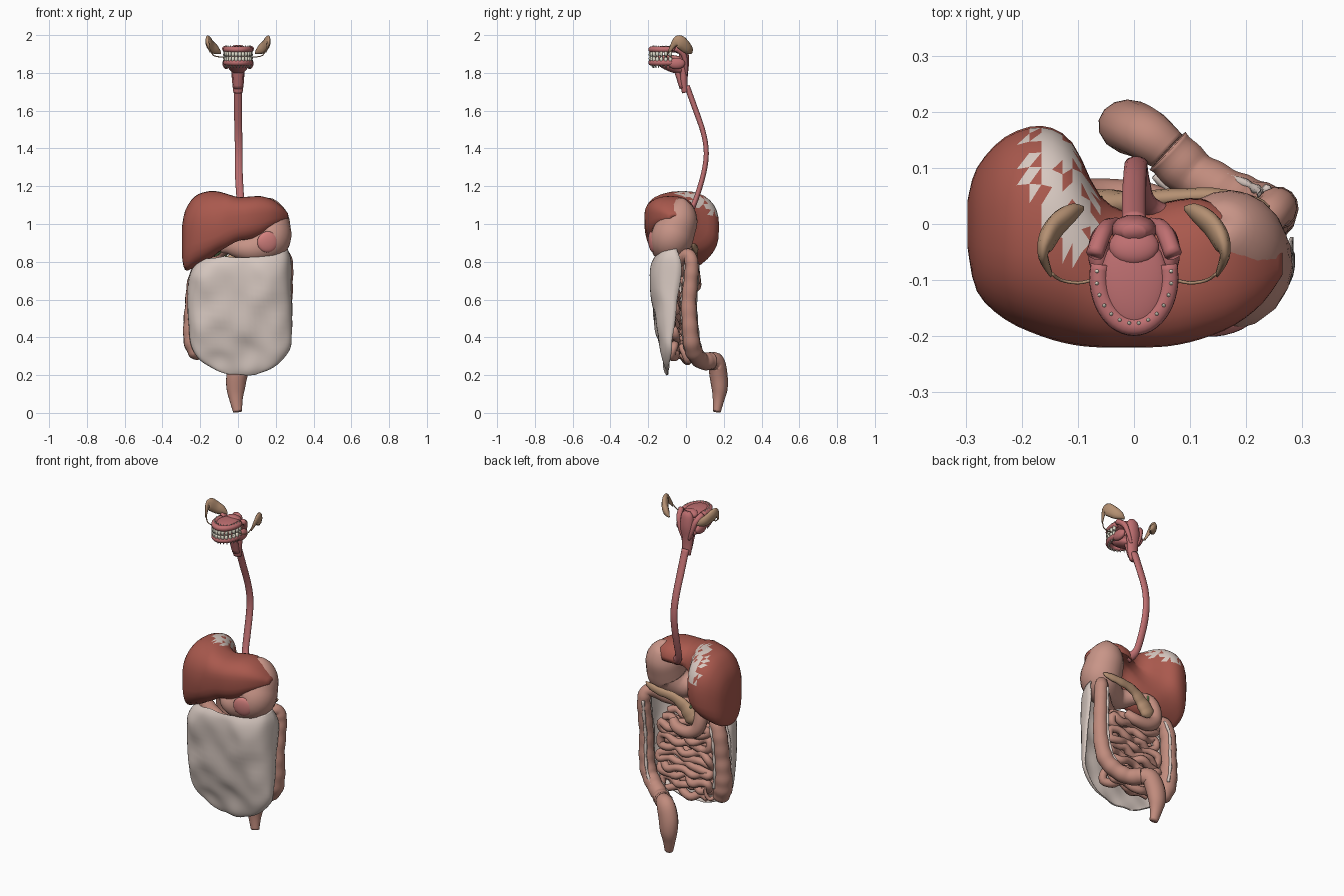
import bpy, bmesh, math, random
from mathutils import Vector, noise

random.seed(4)


def material(name, r, g, b):
    m = bpy.data.materials.new(name)
    m.diffuse_color = (r, g, b, 1)
    return m


LIVER = material("liver_red", 0.40, 0.10, 0.075)
PALE = material("membrane", 0.68, 0.58, 0.53)
GUT = material("gut_pink", 0.53, 0.26, 0.205)
BELLY = material("stomach_pink", 0.58, 0.30, 0.245)
MOUTH = material("mouth_pink", 0.52, 0.16, 0.165)
ROSE = material("lining_rose", 0.66, 0.22, 0.21)
GLAND = material("gland_tan", 0.46, 0.28, 0.17)
TOOTH = material("enamel", 0.75, 0.72, 0.60)
GREEN = material("bile_green", 0.16, 0.26, 0.10)


def spline(pts, steps):
    """Catmull-Rom through rows of any width."""
    p = [pts[0]] + list(pts) + [pts[-1]]
    out = []
    for i in range(1, len(p) - 2):
        for s in range(steps):
            t = s / steps
            out.append([0.5 * (2 * b + (c - a) * t + (2 * a - 5 * b + 4 * c - d) * t * t
                        + (3 * b - a - 3 * c + d) * t ** 3)
                        for a, b, c, d in zip(p[i - 1], p[i], p[i + 1], p[i + 2])])
    return out + [list(pts[-1])]


def tube(pts, sides=12, steps=5, sc=(1, 1, 1), bump=0.0, waves=1.0):
    """Rings of a tube through (x, y, z, radius) points."""
    rows = spline(pts, steps)
    c = [Vector(r[:3]) for r in rows]
    rings, n = [], None
    for i, r in enumerate(rows):
        t = (c[min(i + 1, len(c) - 1)] - c[max(i - 1, 0)]).normalized()
        n = t.orthogonal() if n is None else n - t * n.dot(t)
        n.normalize()
        b = t.cross(n)
        rad = max(r[3], 0.001) * (1 + bump * math.sin(i * waves))
        ring = []
        for k in range(sides):
            a = math.tau * k / sides
            o = (n * math.cos(a) + b * math.sin(a)) * rad
            ring.append(c[i] + Vector((o.x * sc[0], o.y * sc[1], o.z * sc[2])))
        rings.append(ring)
    return rings


def build(name, parts, mat, closed=True):
    """Skin one or more lists of rings into one smooth object."""
    bm = bmesh.new()
    for rings in parts:
        vs = [[bm.verts.new(p) for p in ring] for ring in rings]
        n = len(vs[0])
        for a, b in zip(vs, vs[1:]):
            for k in range(n if closed else n - 1):
                j = (k + 1) % n
                bm.faces.new((a[k], a[j], b[j], b[k]))
        if closed:
            bm.faces.new(vs[0][::-1])
            bm.faces.new(vs[-1])
    bmesh.ops.recalc_face_normals(bm, faces=bm.faces)
    me = bpy.data.meshes.new(name)
    bm.to_mesh(me)
    bm.free()
    me.materials.append(mat)
    for f in me.polygons:
        f.use_smooth = True
    ob = bpy.data.objects.new(name, me)
    bpy.context.collection.objects.link(ob)
    return ob


def blob(name, loc, size, mat, rot=(0, 0, 0)):
    bpy.ops.mesh.primitive_uv_sphere_add(segments=20, ring_count=12, location=loc, rotation=rot)
    ob = bpy.context.object
    ob.name, ob.scale = name, size
    ob.data.materials.append(mat)
    bpy.ops.object.shade_smooth()
    return ob


# Liver: sections along x (x, y front, y back, z top, z middle, z bottom, back lift)
sections = [(-.297, -.04, .04, .98, .93, .83, 0), (-.28, -.12, .10, 1.07, .95, .75, .05),
            (-.23, -.17, .155, 1.145, .98, .765, .05), (-.165, -.2, .175, 1.172, .99, .795, .1),
            (-.11, -.215, .145, 1.173, 1.0, .83, .2), (-.06, -.22, .05, 1.16, 1.03, .86, .6),
            (0, -.22, .02, 1.143, 1.04, .895, .95), (.06, -.218, .04, 1.145, 1.05, .905, 1),
            (.12, -.205, .045, 1.147, 1.055, .925, 1), (.18, -.18, .02, 1.13, 1.06, .965, 1),
            (.23, -.14, -.01, 1.095, 1.055, 1.0, 1), (.265, -.09, -.05, 1.055, 1.04, 1.03, 1)]
rings = []
for x, yf, yb, zt, zm, zb, lift in spline(sections, 3):
    ring = []
    for k in range(32):
        a = math.tau * k / 32
        c, s = math.cos(a), math.sin(a)
        y = (yf + yb) / 2 + (yb - yf) / 2 * math.copysign(abs(c) ** .85, c)
        t = min(1, max(0, ((y - yf) / (yb - yf) - .2) / .5))
        h = (zt - zm) * s ** .85 if s > 0 else -(zm - zb) * (1 - lift * t) * abs(s) ** .6
        ring.append(Vector((x, y, zm + h)))
    rings.append(ring)
liver = build("liver", [rings], LIVER)
liver.data.materials.append(PALE)
bm = bmesh.new()
bm.from_mesh(liver.data)
bmesh.ops.triangulate(bm, faces=bm.faces)
for f in bm.faces:  # ragged bare patch on the crown
    p = f.calc_center_median()
    inside = ((p.x + .13 + .3 * (p.y - .06)) / .06) ** 2 + ((p.y - .055) / .125) ** 2 < 1
    if inside and f.normal.z > .1 and noise.noise(p * 38) < .2:
        f.material_index = 1
bm.to_mesh(liver.data)
bm.free()

# Stomach with its lining window
build("stomach", [tube([(.15, .0, 1.125, .005), (.155, -.01, 1.11, .05), (.165, -.03, 1.05, .095),
                        (.17, -.055, .98, .108), (.163, -.08, .915, .111), (.09, -.1, .875, .085),
                        (.02, -.095, .87, .06), (-.04, -.05, .875, .038), (-.08, -.01, .87, .028)],
                       20, 5)], BELLY)
blob("stomach_window", (.157, -.178, .905), (.056, .02, .056), ROSE, (.1, 0, .2))

# Oesophagus and pharynx
build("oesophagus", [tube([(0, .005, 1.73, .022), (0, .045, 1.62, .022), (.002, .09, 1.49, .021),
                           (.004, .107, 1.39, .021), (.004, .1, 1.3, .021), (.008, .075, 1.2, .021),
                           (.02, .04, 1.1, .021), (.06, .01, 1.06, .03)], 12, 5, (1, .65, 1))], MOUTH)
build("pharynx", [tube([(0, -.015, 1.945, .02), (0, -.012, 1.92, .036), (0, -.01, 1.86, .042),
                        (0, -.012, 1.8, .036), (0, -.012, 1.75, .032), (0, -.005, 1.695, .025)],
                       12, 4, (1, .65, 1))], MOUTH)
build("larynx_opening", [tube([(0, -.055, 1.85, .03), (0, -.04, 1.79, .026), (0, -.02, 1.72, .022)],
                              8, 3, (1.1, .6, 1))], MOUTH)


def arch(a, b, ang, z, r):
    return (a * math.sin(ang), -.095 - b * math.cos(ang), z, r)


# Gums, palate, tongue
angles = [math.radians(-105 + 15 * i) for i in range(15)]
for name, z in (("upper_gum", 1.924), ("lower_gum", 1.854)):
    build(name, [tube([arch(.063, .088, a, z, .017) for a in angles], 10, 2, (1, 1, .95))], MOUTH)
blob("palate", (0, -.10, 1.925), (.06, .085, .018), MOUTH)
blob("soft_palate", (0, -.04, 1.925), (.045, .035, .022), MOUTH, (-.3, 0, 0))
blob("tongue", (0, -.10, 1.872), (.05, .085, .024), ROSE)
blob("tongue_root", (0, -.085, 1.838), (.052, .085, .03), MOUTH, (-.4, 0, 0))
# Teeth with pointed roots
teeth = []
for i in range(14):
    ang = math.radians(-97.5 + 15 * i)
    for d, z in ((1, 1.888), (-1, 1.884)):
        prof = ((0, .006), (.002, .009), (.018, .0095), (.026, .007), (.045, .005), (.058, .0015))
        teeth.append(tube([arch(.071 - .001 * k, .1 - .004 * k, ang, z + d * h, r)
                           for k, (h, r) in enumerate(prof)], 8, 1))
build("teeth", teeth, TOOTH)

# Cheek and jaw glands, mirrored
for s, side in ((-1, "right"), (1, "left")):
    build("parotid_" + side, [tube([(s * .09, .028, 1.905, .004), (s * .11, .02, 1.92, .018),
          (s * .136, .0, 1.937, .026), (s * .156, -.03, 1.962, .028), (s * .162, -.055, 1.965, .018),
          (s * .148, -.09, 1.912, .006)], 10, 4, (.5, 1, 1.35))], GLAND)
    build("duct_" + side, [tube([(s * .147, -.088, 1.92, .003), (s * .13, -.1, 1.893, .003),
          (s * .1, -.105, 1.885, .003), (s * .075, -.1, 1.885, .003)], 6, 3)], GLAND)
    blob("jaw_gland_" + side, (s * .062, -.05, 1.85), (.02, .045, .03), MOUTH)
    build("throat_muscle_" + side, [tube([(s * .07, -.055, 1.93, .016), (s * .055, -.015, 1.9, .016),
          (s * .038, .0, 1.84, .012), (s * .02, .0, 1.79, .008)], 8, 4)], MOUTH)

# Large intestine, sigmoid and rectum
ascending = [(-.205, -.025, .285, .01), (-.215, -.02, .31, .042), (-.235, -.01, .38, .053),
             (-.242, .0, .47, .048), (-.237, .005, .57, .044), (-.23, .01, .67, .043),
             (-.205, .0, .745, .042)]
transverse = [(-.14, -.06, .77, .038), (-.05, -.1, .755, .037), (.06, -.11, .755, .036),
              (.16, -.06, .79, .037)]
descending = [(.235, .01, .835, .034), (.255, .03, .79, .036), (.253, .025, .70, .038),
              (.248, .015, .58, .04), (.245, .02, .47, .042), (.225, .03, .37, .045),
              (.175, .05, .31, .045), (.11, .085, .275, .045), (.06, .13, .275, .048)]
build("colon", [tube(ascending + transverse + descending, 14, 8, (1, 1, 1), .035, .95)], GUT)
build("rectum", [tube([(.06, .13, .275, .044), (.02, .16, .265, .053), (-.005, .172, .2, .056),
                       (-.012, .178, .13, .05), (-.01, .172, .07, .036), (-.002, .163, .006, .024)],
                      14, 5, (1, .85, 1))], GUT)
build("colon_bands", [tube([(x - .5 * q * r, y + e * .9 * r, z, .008) for x, y, z, r in path], 6, 6,
                           (1, 1, 1), .2, 1.3)
                      for e in (1, -1) for q, path in ((-1, ascending[2:]), (1, descending[1:]))], PALE)
build("appendix", [tube([(-.2, .0, .32, .012), (-.17, .02, .3, .011), (-.15, .03, .33, .01),
                         (-.145, .03, .37, .005)], 8, 4)], GUT)

# Small intestine: stacked winding rows in two layers
coils = []
for y0, shift in ((.0, 0), (-.065, .02)):
    pts = []
    for row in range(11):
        z = .70 - .041 * row + shift
        w = .165 - .004 * abs(row - 5)
        for k in range(7):
            x = w * (k / 3 - 1) * (1 if row % 2 else -1)
            pts.append((x + .005, y0 + random.uniform(-.016, .016),
                        max(.27, z + .014 * math.sin(k * 2.1 + row) + random.uniform(-.008, .008)),
                        .022 + random.uniform(-.002, .002)))
    coils.append(tube(pts, 9, 4))
build("small_intestine", coils, GUT)

# Duodenum, pancreas, gall bladder
build("duodenum", [tube([(-.05, -.02, .87, .03), (-.1, .01, .85, .034), (-.12, .03, .78, .037),
                         (-.105, .04, .71, .038), (-.05, .045, .675, .036), (.03, .04, .68, .032),
                         (.07, .02, .71, .026)], 12, 5)], GUT)
build("pancreas", [tube([(-.09, .03, .72, .01), (-.065, .035, .755, .045), (-.02, .035, .81, .04),
                         (.05, .045, .855, .028), (.14, .05, .868, .024), (.21, .04, .88, .018),
                         (.24, .03, .89, .005)], 12, 5, (1, .6, 1), .05, 1.7)], GLAND)
build("gall_bladder", [tube([(-.13, -.09, .84, .004), (-.125, -.07, .845, .02), (-.105, -.02, .86, .02),
                             (-.08, .02, .87, .008), (-.06, .045, .82, .006)], 10, 5)], GREEN)

# Omentum apron: curved rippled sheet (z, left x, right x, front y, edge y)
apron = [(.87, -.2, .262, -.165, -.05), (.82, -.235, .278, -.182, -.035), (.72, -.262, .282, -.19, -.03),
         (.6, -.268, .285, -.178, -.045), (.45, -.264, .287, -.158, -.06), (.35, -.245, .28, -.14, -.075),
         (.28, -.2, .235, -.125, -.085), (.235, -.135, .175, -.113, -.09), (.202, -.05, .09, -.1, -.095)]
rings = []
for z, xl, xr, yf, ye in spline(apron, 4):
    ring = []
    for k in range(33):
        u = k / 16 - 1
        # upper rim dips under the stomach and on the right-hand corner
        dip = max(0, (z - .7) / .17) * (.045 * (1 - u * u) + (.09 * max(0, -u - .3)))
        p = Vector(((xl + xr) / 2 + (xr - xl) / 2 * math.sin(u * math.pi / 2),
                    yf + (ye - yf) * abs(u) ** 3.5, z - dip))
        ring.append(p + Vector((.5, 1, .8)) * .014 * noise.noise(p * 9))
    rings.append(ring)
sheet = build("omentum", [rings], PALE, closed=False)
sheet.modifiers.new("thickness", "SOLIDIFY").thickness = .006
